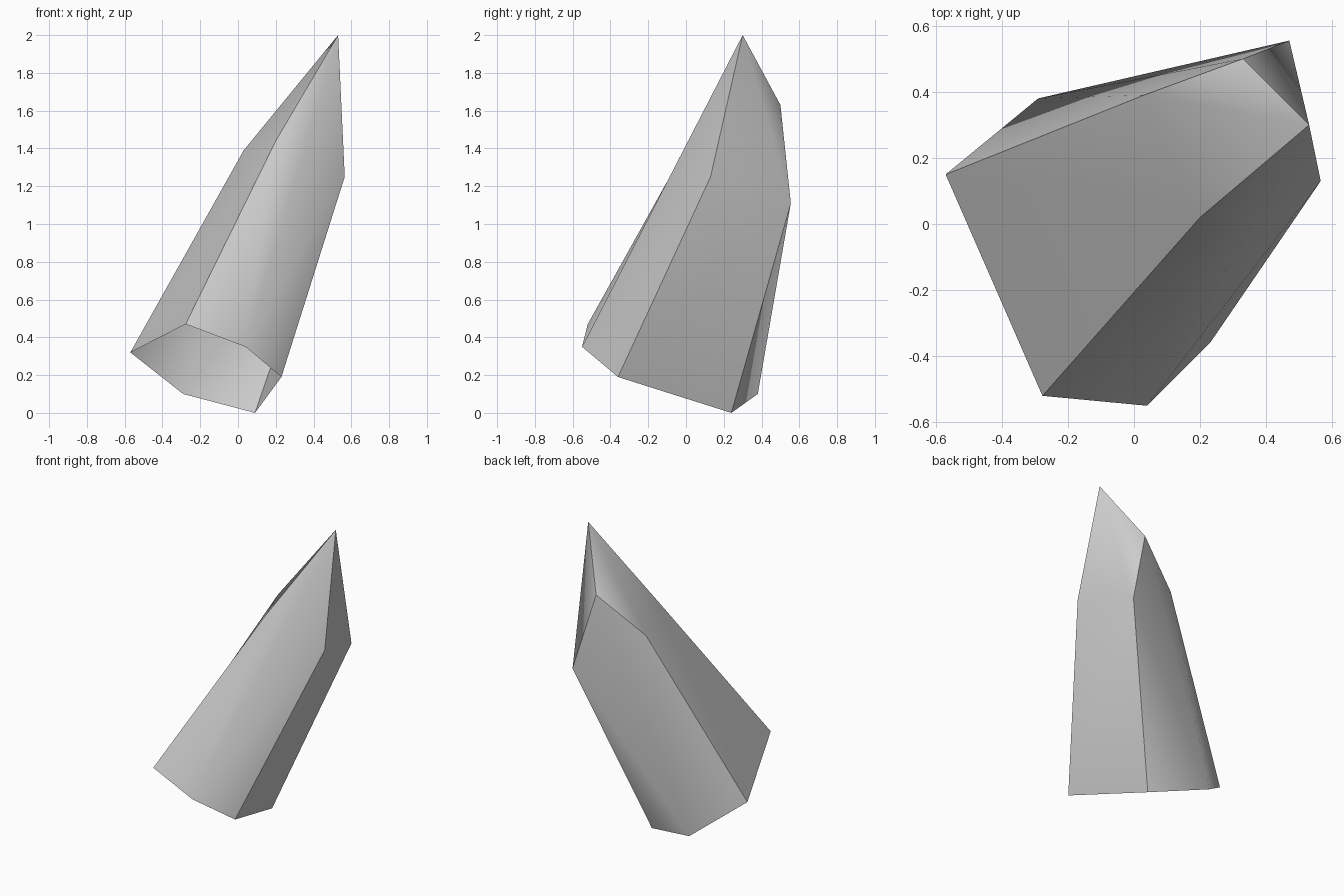
import bpy
import bmesh

cube = bpy.data.objects.get("Cube")
if cube:
    bpy.data.objects.remove(cube, do_unlink=True)

# Stone colour
stone = bpy.data.materials.new("grey_stone")
stone.use_nodes = True
colour = (0.6, 0.6, 0.6, 1)
stone.diffuse_color = colour
stone.node_tree.nodes["Principled BSDF"].inputs["Base Color"].default_value = colour

# Corners: slanted open rim at the bottom, broken shoulders and a tip on top
corners = {
    "rim_left": (-0.57, 0.15, 0.32),
    "rim_front": (-0.277, -0.52, 0.47),
    "rim_mid": (0.04, -0.55, 0.35),
    "rim_right": (0.23, -0.36, 0.19),
    "rim_low": (0.09, 0.24, 0.0),
    "rim_back": (-0.29, 0.38, 0.10),
    "ridge": (0.20, 0.02, 1.44),
    "side": (0.565, 0.13, 1.25),
    "heel": (0.47, 0.555, 1.11),
    "notch": (0.33, 0.50, 1.63),
    "shoulder": (0.03, 0.39, 1.39),
    "tip": (0.53, 0.30, 2.0),
}

# Each softly shaded side is a group of facets; group borders stay sharp
sides = [
    ["rim_left rim_front ridge shoulder", "ridge tip shoulder", "tip notch shoulder"],
    ["rim_front rim_mid ridge", "rim_mid tip ridge",
     "rim_mid rim_right side", "rim_mid side tip"],
    ["rim_right rim_low heel side", "side heel tip", "heel notch tip"],
    ["rim_low rim_back heel", "rim_back notch heel",
     "rim_back shoulder notch", "rim_back rim_left shoulder"],
]

bm = bmesh.new()
verts = {name: bm.verts.new(co) for name, co in corners.items()}
side_of = {}
for number, facets in enumerate(sides):
    for facet in facets:
        face = bm.faces.new([verts[n] for n in facet.split()])
        face.smooth = True
        side_of[face] = number
for edge in bm.edges:
    edge.smooth = len({side_of[f] for f in edge.link_faces}) == 1

mesh = bpy.data.meshes.new("crystal_shard")
bm.to_mesh(mesh)
bm.free()
mesh.materials.append(stone)
shard = bpy.data.objects.new("crystal_shard", mesh)
bpy.context.collection.objects.link(shard)
